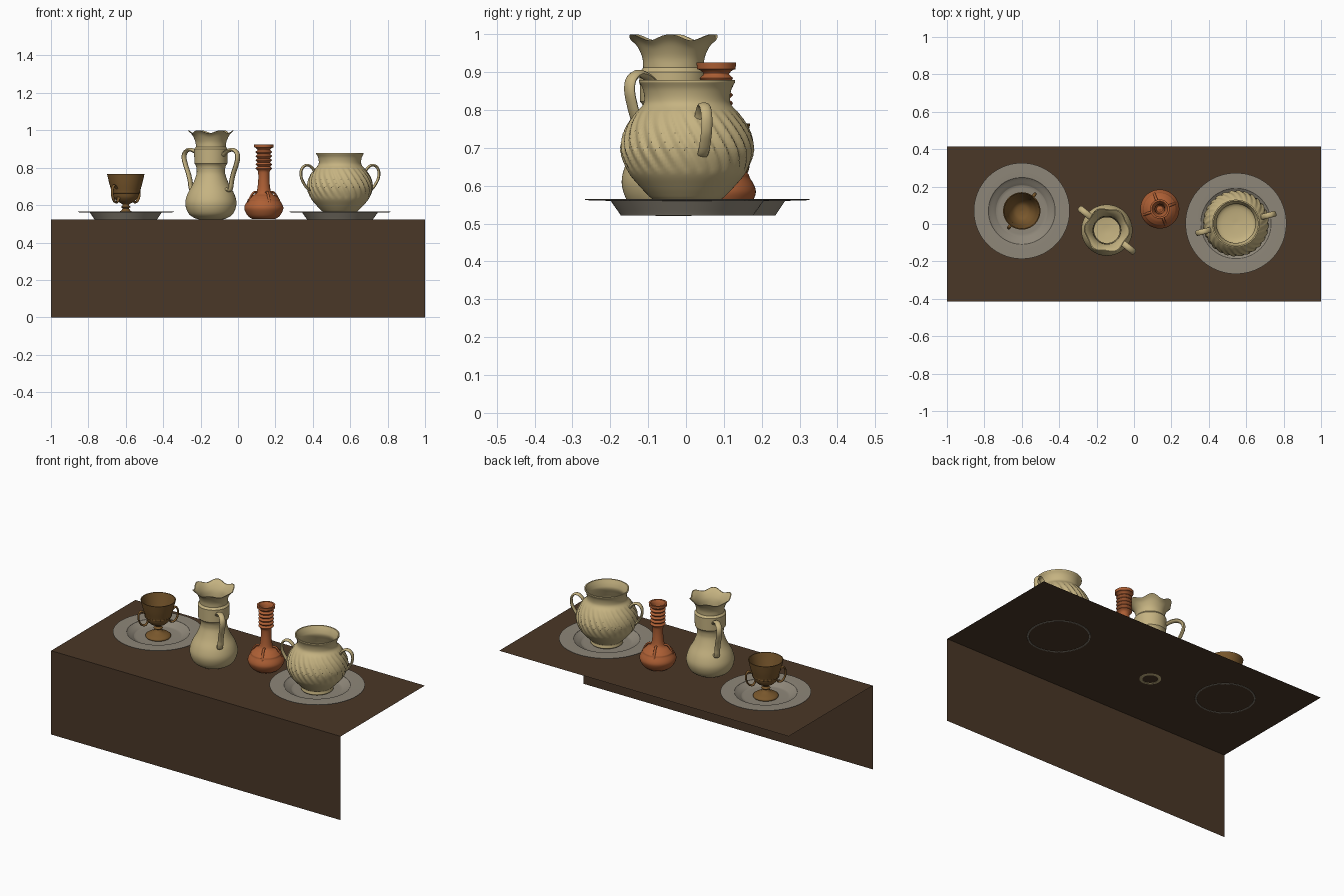
import bpy, bmesh, math
from mathutils import Vector


def material(name, rgb):
    m = bpy.data.materials.new(name)
    m.diffuse_color = (*rgb, 1)
    return m


WOOD = material("dark wood", (0.068, 0.038, 0.020))
CLAY = material("pale clay", (0.56, 0.45, 0.22))
RED = material("red clay", (0.42, 0.115, 0.035))
BRONZE = material("brown bronze", (0.19, 0.095, 0.025))
PEWTER = material("grey pewter", (0.27, 0.24, 0.19))


def finish(bm, name, mat, angle=35):
    bmesh.ops.recalc_face_normals(bm, faces=bm.faces[:])
    me = bpy.data.meshes.new(name)
    bm.to_mesh(me)
    bm.free()
    me.materials.append(mat)
    ob = bpy.data.objects.new(name, me)
    bpy.context.collection.objects.link(ob)
    bpy.ops.object.select_all(action='DESELECT')
    ob.select_set(True)
    bpy.context.view_layer.objects.active = ob
    bpy.ops.object.shade_smooth_by_angle(angle=math.radians(angle))
    return ob


def smooth_path(pts, n):
    """Catmull-Rom through 2D points; a repeated point makes a corner."""
    p = [Vector(q) for q in pts]
    p = [p[0]] + p + [p[-1]]
    out = []
    for a, b, c, d in zip(p, p[1:], p[2:], p[3:]):
        if (b - c).length < 1e-6:
            continue
        for i in range(n):
            t = i / n
            out.append(0.5 * (2 * b + (c - a) * t + (2 * a - 5 * b + 4 * c - d) * t * t
                              + (3 * b - a - 3 * c + d) * t ** 3))
    return out + [p[-1]]


def turned(name, mat, centre, profile, seg=64, n=4, warp=None):
    """Revolve a smoothed (radius, z) profile; warp(r, z, angle) may reshape it."""
    bm = bmesh.new()
    rings = []
    for r, z in smooth_path(profile, n):
        ring = []
        for i in range(seg):
            a = 2 * math.pi * i / seg
            rr, zz = warp(r, z, a) if warp else (r, z)
            ring.append(bm.verts.new((centre[0] + max(rr, 0) * math.cos(a),
                                      centre[1] + max(rr, 0) * math.sin(a), zz)))
        rings.append(ring)
    for lo, hi in zip(rings, rings[1:]):
        for i in range(seg):
            j = (i + 1) % seg
            bm.faces.new((lo[i], lo[j], hi[j], hi[i]))
    bmesh.ops.remove_doubles(bm, verts=bm.verts[:], dist=1e-5)
    return finish(bm, name, mat)


def handles(name, mat, centre, angles, path, width, thick, sides=10):
    """Sweep an oval strap along a (radius, z) path at each angle."""
    pts = smooth_path(path, 6)
    for k, deg in enumerate(angles):
        a = math.radians(deg)
        out, side = Vector((math.cos(a), math.sin(a), 0)), Vector((-math.sin(a), math.cos(a), 0))
        bm = bmesh.new()
        rings = []
        for i, p in enumerate(pts):
            t = (pts[min(i + 1, len(pts) - 1)] - pts[max(i - 1, 0)]).normalized()
            nrm = out * -t.y + Vector((0, 0, t.x))
            c = Vector((*centre, 0)) + out * p.x + Vector((0, 0, p.y))
            rings.append([bm.verts.new(c + side * (width / 2 * math.cos(2 * math.pi * s / sides))
                                       + nrm * (thick / 2 * math.sin(2 * math.pi * s / sides)))
                          for s in range(sides)])
        for lo, hi in zip(rings, rings[1:]):
            for s in range(sides):
                j = (s + 1) % sides
                bm.faces.new((lo[s], lo[j], hi[j], hi[s]))
        bm.faces.new(rings[0])
        bm.faces.new(rings[-1])
        finish(bm, f"{name}_{k + 1}", mat, 50)


# Table: a top sheet and a front sheet, no thickness
def sheet(name, corners):
    me = bpy.data.meshes.new(name)
    me.from_pydata(corners, [], [(0, 1, 2, 3)])
    me.materials.append(WOOD)
    bpy.context.collection.objects.link(bpy.data.objects.new(name, me))


D, H = 0.415, 0.523
sheet("table_top", [(-1, -D, H), (1, -D, H), (1, D, H), (-1, D, H)])
sheet("table_front", [(-1, -D, 0), (1, -D, 0), (1, -D, H), (-1, -D, H)])

GOBLET, JUG, BOTTLE, POT = (-0.6, 0.07), (-0.145, -0.033), (0.138, 0.08), (0.545, 0.003)

# Plates: foot ring, sloping side, flat rim, shallow well
plate = [(0, .527), (.165, .527), (.165, .527), (.167, .521), (.167, .521), (.175, .521), (.175, .521),
         (.178, .526), (.178, .526), (.202, .560), (.202, .560), (.270, .562), (.270, .562),
         (.270, .565), (.270, .565), (.195, .564), (.185, .560), (.150, .540), (.130, .535), (0, .534)]
for name, c, s in (("goblet_plate", GOBLET, .95), ("pot_plate", POT, 1)):
    turned(name, PEWTER, c, [(r * s, z) for r, z in plate], 80, 3)

# Goblet
turned("goblet", BRONZE, GOBLET,
       [(0, .535), (.070, .535), (.070, .535), (.072, .543), (.060, .553), (.030, .567), (.018, .580),
        (.018, .584), (.026, .590), (.018, .597), (.020, .606), (.045, .620), (.064, .640), (.072, .662),
        (.072, .662), (.077, .664), (.077, .670), (.076, .673), (.088, .715), (.100, .765), (.100, .765),
        (.095, .765), (.095, .765), (.083, .715), (.068, .665), (.040, .625), (0, .615)], 56)
handles("goblet_handle", BRONZE, GOBLET, (52, 232),
        [(.080, .690), (.102, .705), (.116, .685), (.115, .650), (.100, .622), (.078, .615),
         (.066, .628), (.062, .642)], .018, .011)


# Jug with a wavy lip
def lip(r, z, a):
    s = max(0, (z - .93) / .062)
    w = math.cos(6 * a + .5)
    return r * (1 + .05 * s * w), z + .008 * s * w


turned("jug", CLAY, JUG,
       [(0, .525), (.042, .525), (.042, .525), (.044, .521), (.050, .521), (.050, .521), (.085, .530),
        (.120, .556), (.137, .608), (.125, .660), (.097, .712), (.078, .762), (.076, .790), (.080, .810),
        (.088, .822), (.088, .822), (.090, .900), (.090, .900), (.080, .912), (.080, .912), (.083, .940),
        (.098, .972), (.118, .992), (.118, .992), (.113, .992), (.113, .992), (.092, .968), (.076, .930),
        (.072, .850), (.070, .780), (.090, .710), (.118, .650), (.125, .600), (.100, .550), (0, .535)],
       96, 4, lip)
handles("jug_handle", CLAY, JUG, (141, 321),
        [(.080, .865), (.112, .888), (.150, .896), (.178, .880), (.184, .850), (.172, .810), (.155, .770),
         (.143, .730), (.138, .700), (.128, .680), (.100, .685)], .034, .020)

# Bottle with a ringed neck
neck = []
for i in range(5):
    z = .785 + i * .022
    neck += [(.034, z), (.043, z + .009), (.043, z + .013), (.034, z + .021)]
turned("bottle", RED, BOTTLE,
       [(0, .525), (.060, .525), (.060, .525), (.085, .542), (.103, .575), (.102, .597), (.088, .622),
        (.088, .622), (.086, .630), (.086, .630), (.066, .648), (.046, .660), (.036, .680), (.030, .730),
        (.030, .770), *neck, (.037, .900), (.044, .906), (.051, .908), (.051, .908), (.052, .925),
        (.052, .925), (.042, .925), (.042, .925), (.032, .905), (.025, .850), (.022, .720), (0, .715)], 48)
handles("bottle_lug", RED, BOTTLE, (20, 110, 200, 290),
        [(.038, .668), (.055, .668), (.070, .652), (.082, .630), (.090, .610)], .014, .012, 8)


# Pot with slanted flutes round its belly
def flutes(r, z, a):
    if r < .112 or not .635 < z < .80:
        return r, z
    window = math.sin(math.pi * (z - .635) / .165) ** .6
    phase = (28 * (a + 3.2 * (z - .7)) / (2 * math.pi)) % 1
    ramp = phase / .75 if phase < .75 else (1 - phase) / .25
    return r + .010 * window * (ramp - .6), z


def outer_only(r, z, a):
    limit = .137 if z < .79 else .12
    return flutes(r, z, a) if r > limit else (r, z)


turned("pot", CLAY, POT,
       [(0, .538), (.085, .538), (.085, .538), (.092, .545), (.090, .562), (.100, .572), (.125, .598),
        (.155, .635), (.172, .680), (.173, .715), (.160, .755), (.138, .790), (.118, .812), (.113, .830),
        (.117, .855), (.127, .874), (.127, .874), (.127, .879), (.127, .879), (.120, .879), (.120, .879),
        (.108, .850), (.105, .825), (.120, .790), (.135, .750), (.136, .690), (.134, .650), (.115, .605),
        (.090, .575), (0, .565)], 168, 5, outer_only)
handles("pot_handle", CLAY, POT, (14, 194),
        [(.138, .775), (.150, .795), (.172, .812), (.198, .808), (.214, .782), (.212, .745), (.196, .712),
         (.180, .690), (.165, .680)], .030, .014)
